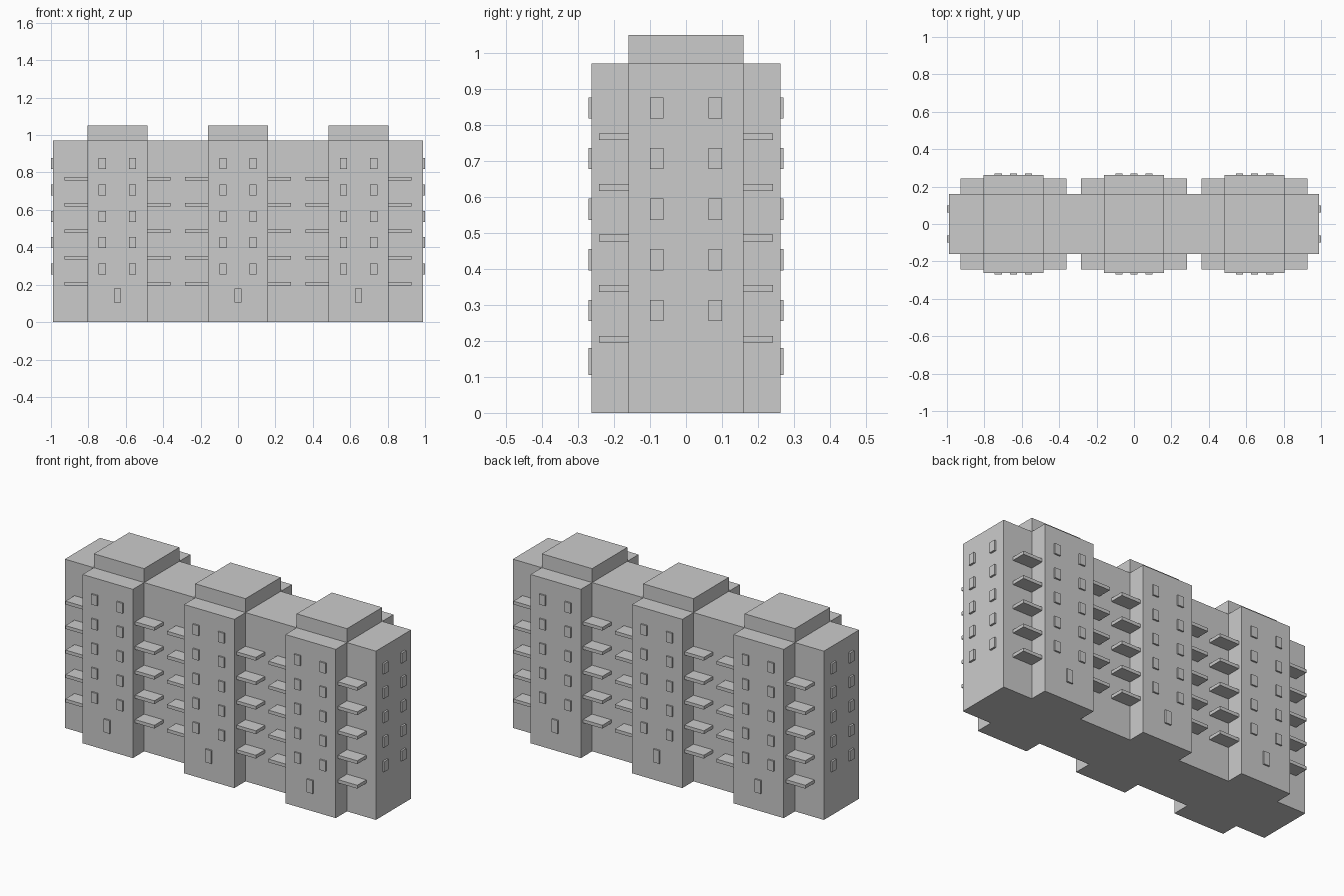
import bpy, bmesh

if "Cube" in bpy.data.objects:
    bpy.data.objects.remove(bpy.data.objects["Cube"])

TOWERS = (-0.645, 0.0, 0.645)
HALF_L, HALF_W, TOWER_W, TOWER_Y = 0.989, 0.16, 0.16, 0.262
ROOF, STEP = 0.97, 0.1406


def finish(name, bm):
    bmesh.ops.recalc_face_normals(bm, faces=bm.faces)
    mesh = bpy.data.meshes.new(name)
    bm.to_mesh(mesh)
    bm.free()
    obj = bpy.data.objects.new(name, mesh)
    bpy.context.collection.objects.link(obj)
    return obj


def boxes(name, bounds):
    """One object made of boxes, each given as (x0, x1, y0, y1, z0, z1)."""
    bm = bmesh.new()
    for x0, x1, y0, y1, z0, z1 in bounds:
        verts = bmesh.ops.create_cube(bm, size=1)["verts"]
        bmesh.ops.scale(bm, verts=verts, vec=(abs(x1 - x0), abs(y1 - y0), z1 - z0))
        bmesh.ops.translate(bm, verts=verts,
                            vec=((x0 + x1) / 2, (y0 + y1) / 2, (z0 + z1) / 2))
    return finish(name, bm)


# Building walls: one footprint with tower bays front and back, extruded up
front = [(-HALF_L, -HALF_W)]
for c in TOWERS:
    front += [(c - TOWER_W, -HALF_W), (c - TOWER_W, -TOWER_Y),
              (c + TOWER_W, -TOWER_Y), (c + TOWER_W, -HALF_W)]
front.append((HALF_L, -HALF_W))
footprint = front + [(-x, -y) for x, y in front]
bm = bmesh.new()
base = bm.faces.new([bm.verts.new((x, y, 0)) for x, y in footprint])
top = bmesh.ops.extrude_face_region(bm, geom=[base], use_keep_orig=True)["geom"]
bmesh.ops.translate(bm, verts=[v for v in top if isinstance(v, bmesh.types.BMVert)],
                    vec=(0, 0, ROOF))
finish("building_walls", bm)

# Rooftop blocks
boxes("roof_blocks", [(c - TOWER_W, c + TOWER_W, -HALF_W, HALF_W, ROOF, 1.05)
                      for c in TOWERS])

windows, doors, balconies, end_windows = [], [], [], []
for side in (-1, 1):
    wall, face = side * (TOWER_Y - 0.01), side * 0.271
    for c in TOWERS:
        # Entrance doors
        doors.append((c - 0.019, c + 0.019, wall, face, 0.105, 0.18))
        for i in range(5):
            z, zb = 0.255 + i * STEP, 0.195 + i * STEP
            for s in (-1, 1):
                # Tower windows
                x = c + s * 0.081
                windows.append((x - 0.019, x + 0.019, wall, face, z, z + 0.059))
                # Balcony slabs beside each tower
                balconies.append((c + s * TOWER_W, c + s * 0.283,
                                  side * HALF_W, side * 0.242, zb, zb + 0.019))
    # Windows on the two end walls
    for i in range(5):
        z = 0.255 + i * STEP
        for y in (-0.081, 0.081):
            end_windows.append((side * (HALF_L - 0.01), side * 1.0,
                                y - 0.019, y + 0.019, z, z + 0.059))

boxes("doors", doors)
boxes("tower_windows", windows)
boxes("balconies", balconies)
boxes("end_windows", end_windows)
